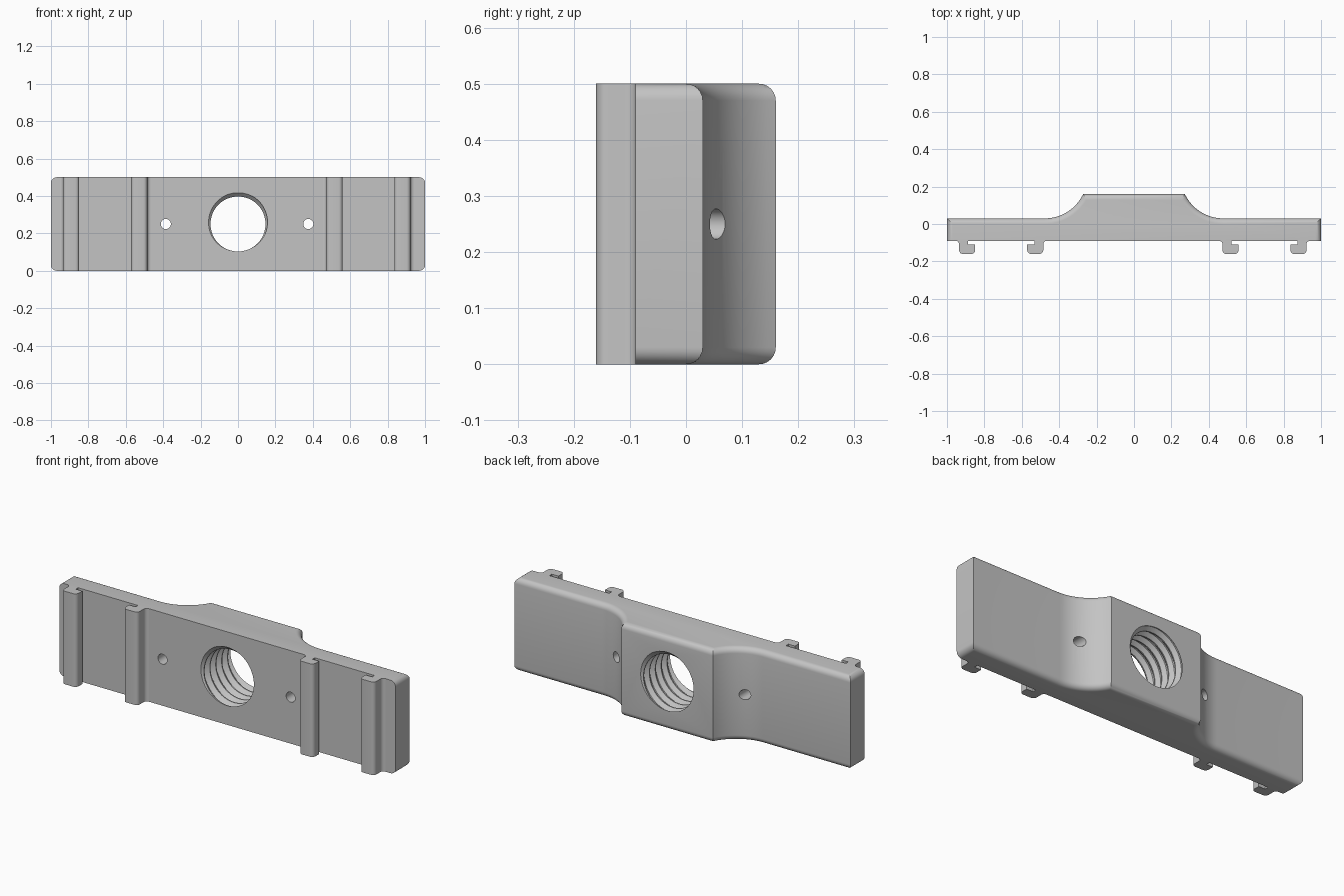
import bpy, bmesh, math

cube = bpy.data.objects.get("Cube")
if cube:
    bpy.data.objects.remove(cube, do_unlink=True)

HEIGHT, FRONT, WING, PLATEAU = 0.5, -0.09, 0.03, 0.16

grey = bpy.data.materials.new("plain grey")
grey.use_nodes = True
colour = (0.55, 0.55, 0.55, 1)
grey.diffuse_color = colour
grey.node_tree.nodes["Principled BSDF"].inputs["Base Color"].default_value = colour


def make_object(name, bm):
    bmesh.ops.recalc_face_normals(bm, faces=bm.faces)
    mesh = bpy.data.meshes.new(name)
    bm.to_mesh(mesh)
    bm.free()
    mesh.materials.append(grey)
    obj = bpy.data.objects.new(name, mesh)
    bpy.context.collection.objects.link(obj)
    return obj


def extrude_profile(points):
    """Upright prism from an outline in the ground plane."""
    bm = bmesh.new()
    face = bm.faces.new([bm.verts.new((x, y, 0)) for x, y in points])
    top = bmesh.ops.extrude_face_region(bm, geom=[face])["geom"]
    for v in top:
        if isinstance(v, bmesh.types.BMVert):
            v.co.z = HEIGHT
    bmesh.ops.recalc_face_normals(bm, faces=bm.faces)
    return bm


def arc(cx, cy, r, start, end, steps):
    angles = [math.radians(start + (end - start) * i / steps) for i in range(steps + 1)]
    return [(cx + r * math.cos(a), cy + r * math.sin(a)) for a in angles]


def smooth(obj):
    bpy.ops.object.select_all(action="DESELECT")
    obj.select_set(True)
    bpy.context.view_layer.objects.active = obj
    bpy.ops.object.shade_smooth_by_angle(angle=math.radians(30))


def cut(obj, cutter):
    mod = obj.modifiers.new("cut", "BOOLEAN")
    mod.operation, mod.solver, mod.object = "DIFFERENCE", "EXACT", cutter
    cutter.hide_render = True
    bpy.context.view_layer.objects.active = obj
    bpy.ops.object.modifier_apply(modifier=mod.name)
    bpy.data.objects.remove(cutter, do_unlink=True)


# Bar with a raised middle and concave shoulders
run, rise = 0.205, PLATEAU - WING
radius = (run ** 2 + rise ** 2) / (2 * rise)
sweep = math.degrees(math.asin(run / radius))
shoulder = arc(0.477, WING + radius, radius, 270, 270 - sweep, 14)
back = [(1, FRONT), (1, WING)] + shoulder
bm = extrude_profile(back + [(-x, y) for x, y in reversed(back)])

# Round the upper and lower rims except along the flat front
rims = [e for e in bm.edges
        if abs(e.verts[0].co.z - e.verts[1].co.z) < 0.001
        and max(v.co.y for v in e.verts) > FRONT + 0.001]
bmesh.ops.bevel(bm, geom=rims, offset=0.03, offset_type="OFFSET", segments=6,
                profile=0.5, affect="EDGES", clamp_overlap=False)
body = make_object("mounting_bar", bm)


# Threaded centre hole
def thread_cutter(pitch=0.05, turns=9, sides=64):
    section = [(0, 0.147), (0.12, 0.147), (0.45, 0.167), (0.6, 0.167)]
    start = FRONT - 2.29 * pitch
    rows = turns * len(section)
    bm = bmesh.new()
    grid = []
    for i in range(rows + len(section)):
        phase, r = section[i % len(section)]
        row = []
        for j in range(sides):
            a = -math.tau * j / sides
            y = start + (i // len(section) + phase + j / sides) * pitch
            row.append(bm.verts.new((r * math.cos(a), y, HEIGHT / 2 + r * math.sin(a))))
        grid.append(row)

    def vert(i, j):
        return grid[i][j] if j < sides else grid[i + len(section)][0]

    for i in range(rows - 1):
        for j in range(sides):
            bm.faces.new([vert(i, j), vert(i + 1, j), vert(i + 1, j + 1), vert(i, j + 1)])
    bmesh.ops.delete(bm, geom=[v for v in bm.verts if not v.link_faces], context="VERTS")
    # Close each end with a fan to the axis
    middle = start + turns * pitch / 2
    rim = [e for e in bm.edges if e.is_boundary]
    for sign in (-1, 1):
        edges = [e for e in rim if (e.verts[0].co.y - middle) * sign > 0]
        y = sum(e.verts[0].co.y for e in edges) / len(edges)
        hub = bm.verts.new((0, y, HEIGHT / 2))
        for e in edges:
            bm.faces.new([e.verts[0], e.verts[1], hub])
    return make_object("thread_cutter", bm)


cut(body, thread_cutter())

# Two small screw holes
for x in (-0.386, 0.376):
    bm = bmesh.new()
    bmesh.ops.create_cone(bm, cap_ends=True, segments=32, radius1=0.027,
                          radius2=0.027, depth=1)
    for v in bm.verts:
        v.co = (v.co.x + x, v.co.z, v.co.y + HEIGHT / 2)
    cut(body, make_object("screw_hole_cutter", bm))
smooth(body)

# Hooked rails on the front: stem side at x, foot pointing along direction
outline = (arc(-0.018, FRONT - 0.018, 0.018, 90, 0, 5)
           + arc(0.02, -0.14, 0.02, 180, 270, 5)
           + arc(0.066, -0.14, 0.02, 270, 360, 5)
           + [(0.086, -0.11), (0.047, -0.11), (0.047, FRONT)])
rails = [("right_outer_rail", -0.935, 1), ("right_inner_rail", -0.485, -1),
         ("left_inner_rail", 0.473, 1), ("left_outer_rail", 0.922, -1)]
for name, x, direction in rails:
    smooth(make_object(name, extrude_profile([(x + direction * px, py) for px, py in outline])))
